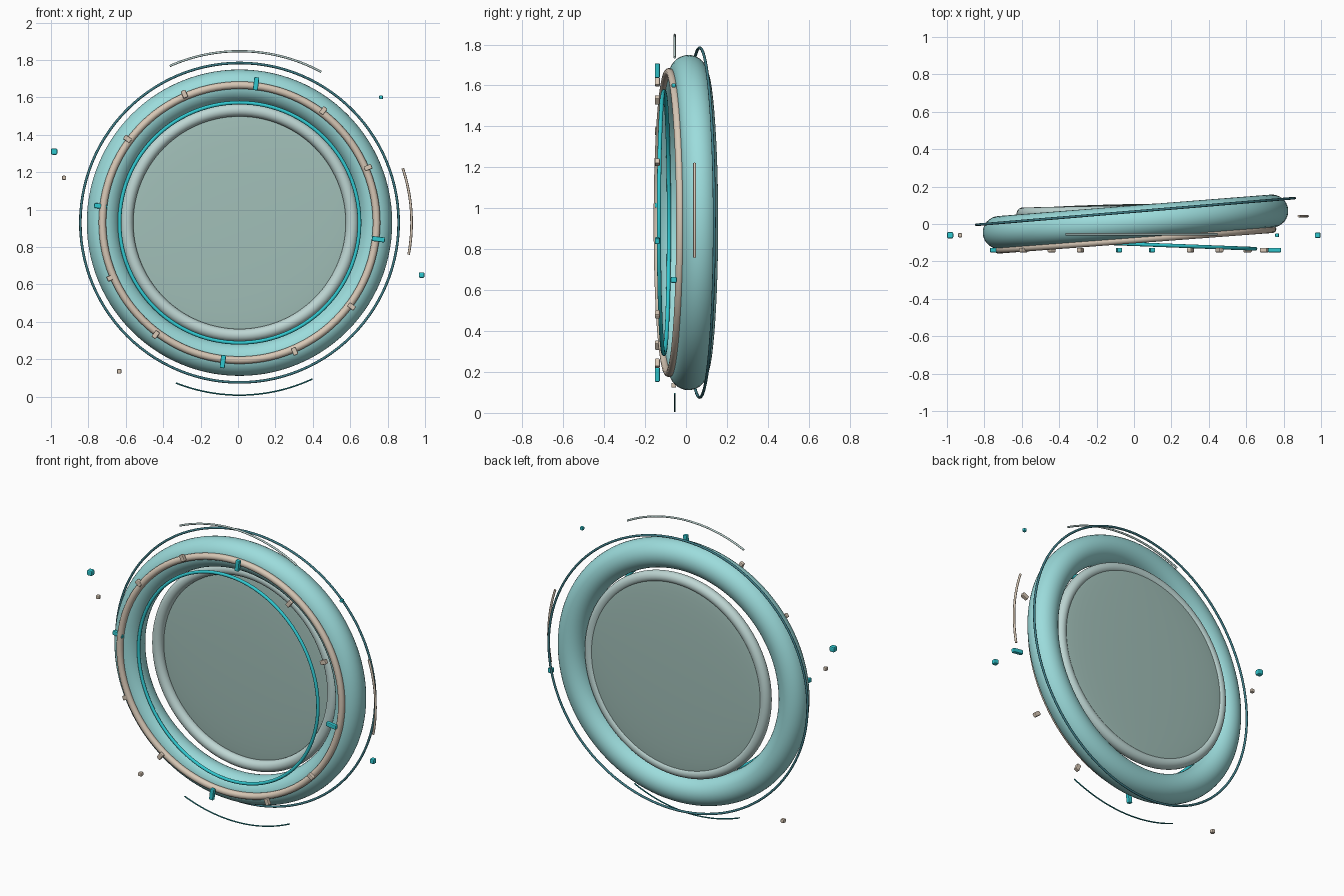
import bpy, math

if "Cube" in bpy.data.objects:
    bpy.data.objects.remove(bpy.data.objects["Cube"])

CX, CZ = 0.008, 0.93   # shared centre of all the rings


def srgb(r, g, b, a=1.0):
    lin = [c / 12.92 if c <= 0.04045 else ((c + 0.055) / 1.055) ** 2.4
           for c in (r / 255, g / 255, b / 255)]
    return (*lin, a)


def material(name, *rgb):
    m = bpy.data.materials.new(name)
    m.diffuse_color = srgb(*rgb)
    m.use_nodes = True
    m.node_tree.nodes["Principled BSDF"].inputs["Base Color"].default_value = m.diffuse_color
    return m


AQUA = material("soft_aqua", 156, 220, 220)
CYAN = material("bright_cyan", 48, 200, 208)
TEAL = material("dark_teal", 62, 124, 134)
DEEP = material("deep_teal", 30, 140, 145)
SAND = material("warm_sand", 216, 200, 182)
PALE = material("pale_mist", 190, 214, 211)
GLASS = material("lens_glass", 162, 192, 185, 0.8)


def finish(name, mat, smooth=True):
    ob = bpy.context.object
    ob.name = name
    ob.data.materials.append(mat)
    if smooth:
        bpy.ops.object.shade_smooth_by_angle(angle=math.radians(35))
    return ob


def ring(name, major, minor, y, yaw, mat, sides=12):
    bpy.ops.mesh.primitive_torus_add(
        major_radius=major, minor_radius=minor, major_segments=112,
        minor_segments=sides, location=(CX, y, CZ),
        rotation=(math.pi / 2, 0, math.radians(yaw)))
    return finish(name, mat)


def arc(name, radius, start, end, y, thick, mat):
    cu = bpy.data.curves.new(name, 'CURVE')
    cu.dimensions = '3D'
    cu.bevel_depth, cu.bevel_resolution, cu.use_fill_caps = thick, 2, True
    sp = cu.splines.new('POLY')
    n = 32
    sp.points.add(n - 1)
    for i, p in enumerate(sp.points):
        a = math.radians(start + (end - start) * i / (n - 1))
        p.co = (CX + radius * math.cos(a), y, CZ + radius * math.sin(a), 1)
    cu.materials.append(mat)
    bpy.context.collection.objects.link(bpy.data.objects.new(name, cu))


def block(name, loc, size, mat, angle=0.0):
    bpy.ops.mesh.primitive_cube_add(size=1, location=loc, rotation=(0, -angle, 0))
    ob = bpy.context.object
    ob.scale = size
    bpy.ops.object.transform_apply(location=False, rotation=False, scale=True)
    bev = ob.modifiers.new("soft_edges", 'BEVEL')
    bev.width, bev.segments = min(size) * 0.22, 2
    finish(name, mat, False)


# Main rings, turned slightly about the vertical
ring("main_ring", 0.731, 0.088, 0.012, 4.5, AQUA, 32)
ring("front_band", 0.735, 0.020, -0.083, 4.3, SAND, 16)
ring("inner_trim", 0.642, 0.010, -0.108, -2.2, CYAN)
ring("outer_hoop", 0.854, 0.007, 0.067, 4.8, TEAL)

# Lens and its rim
ring("lens_rim", 0.602, 0.034, 0.065, 1.0, PALE, 20)
bpy.ops.mesh.primitive_uv_sphere_add(
    segments=96, ring_count=24, radius=1, location=(CX, 0.083, CZ),
    rotation=(math.pi / 2, 0, math.radians(1)))
bpy.context.object.scale = (0.612, 0.612, 0.024)
bpy.ops.object.transform_apply(location=False, rotation=False, scale=True)
finish("lens", GLASS)
bpy.ops.object.shade_smooth()

# Floating arcs
arc("top_arc", 0.917, 114, 61.5, -0.055, 0.006, PALE)
arc("right_arc", 0.920, 18.4, -10.7, 0.042, 0.007, SAND)
arc("bottom_arc", 0.922, 248.3, 295, -0.055, 0.004, DEEP)

# Twelve dial markers, every third one long and bright
for i in range(12):
    a = math.radians(83.2 + 30 * i)
    major = i % 3 == 0
    r = 0.748
    block(f"dial_marker_{i}",
          (CX + r * math.cos(a), -0.14, CZ + r * math.sin(a)),
          (0.07 if major else 0.042, 0.024, 0.027),
          CYAN if major else SAND, a)

# Floating specks
for i, (x, z, s, mat) in enumerate([(-0.983, 1.31, 0.034, CYAN),
                                    (-0.93, 1.17, 0.022, SAND),
                                    (0.765, 1.60, 0.020, CYAN),
                                    (0.982, 0.65, 0.030, CYAN),
                                    (-0.635, 0.135, 0.024, SAND)]):
    block(f"speck_{i}", (x, -0.06, z), (s, s, s), mat)
